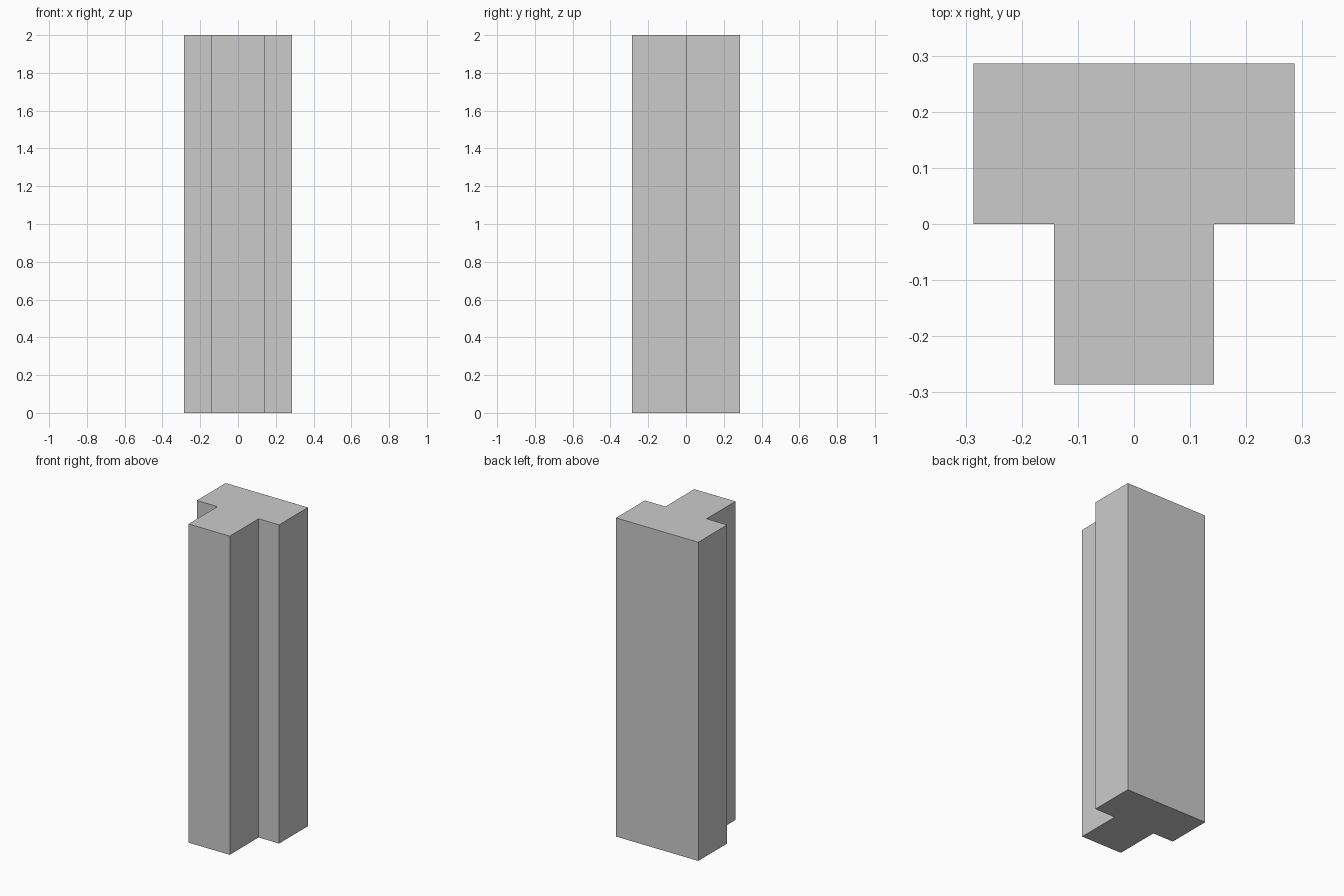
import bpy
import bmesh

if "Cube" in bpy.data.objects:
    bpy.data.objects.remove(bpy.data.objects["Cube"])

U = 1 / 7        # grid module of the cross-section
HEIGHT = 2.0

# T-shaped cross-section: right half, mirrored to the left
half = [(U, -2 * U), (U, 0), (2 * U, 0), (2 * U, 2 * U)]
profile = half + [(-x, y) for x, y in reversed(half)]

# T-shaped column: profile extruded upwards
bm = bmesh.new()
base = bm.faces.new([bm.verts.new((x, y, 0)) for x, y in profile])
top = bmesh.ops.extrude_face_region(bm, geom=[base], use_keep_orig=True)
bmesh.ops.translate(bm, vec=(0, 0, HEIGHT),
                    verts=[v for v in top["geom"] if isinstance(v, bmesh.types.BMVert)])
bmesh.ops.recalc_face_normals(bm, faces=bm.faces)

mesh = bpy.data.meshes.new("t_column")
bm.to_mesh(mesh)
bm.free()
bpy.context.collection.objects.link(bpy.data.objects.new("t_column", mesh))
